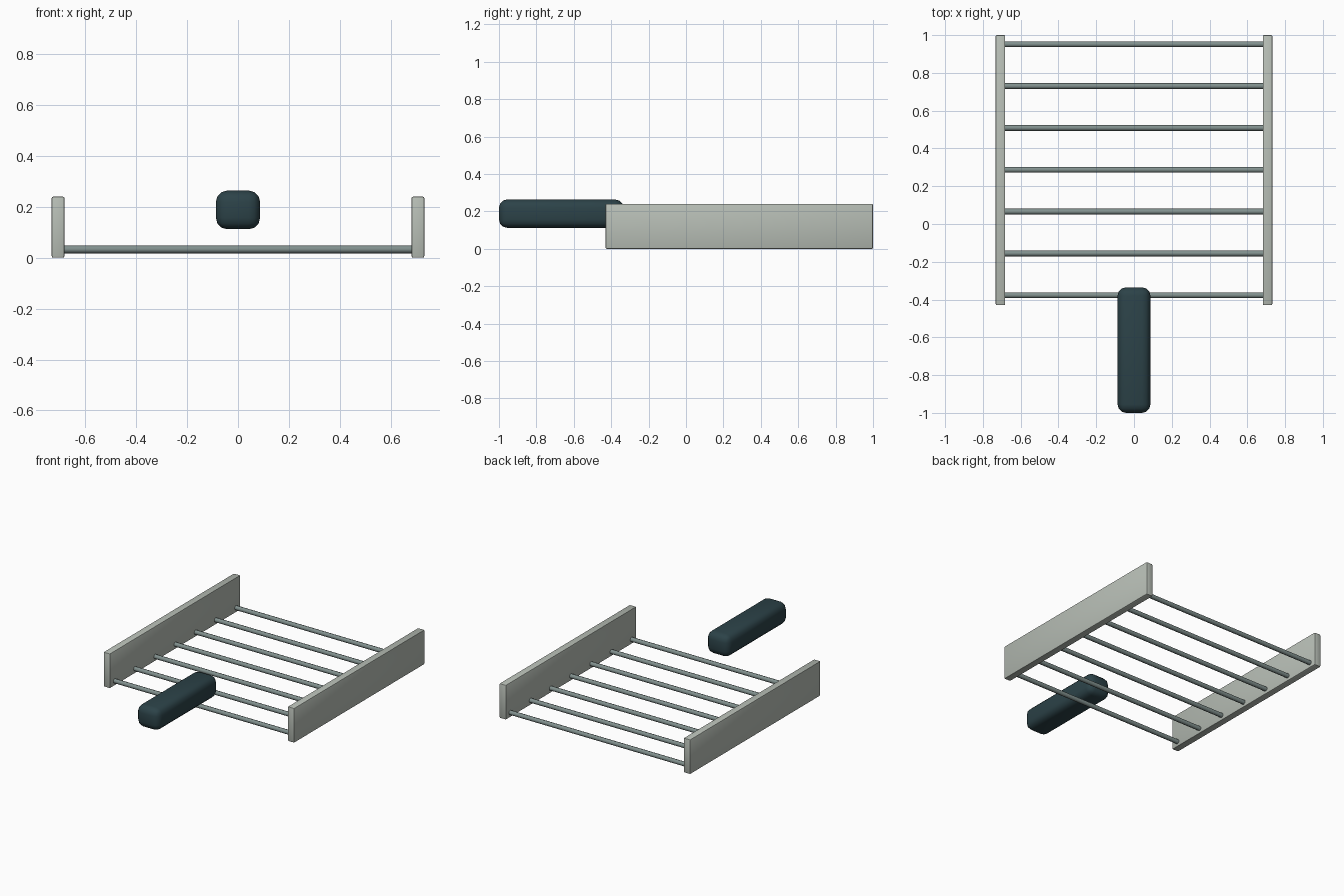
import bpy, math

if "Cube" in bpy.data.objects:
    bpy.data.objects.remove(bpy.data.objects["Cube"])

def material(name, color):
    m = bpy.data.materials.new(name)
    m.diffuse_color = (*color, 1)
    m.use_nodes = True
    m.node_tree.nodes["Principled BSDF"].inputs["Base Color"].default_value = m.diffuse_color
    return m

PALE = material("pale_metal", (0.48, 0.52, 0.47))
STEEL = material("steel", (0.22, 0.28, 0.27))
DARK = material("dark_grip", (0.025, 0.055, 0.065))

def finish(ob, name, mat, angle=40):
    ob.name = name
    ob.data.materials.append(mat)
    bpy.ops.object.shade_smooth_by_angle(angle=math.radians(angle))

def box(name, lo, hi, mat, bevel, segments):
    bpy.ops.mesh.primitive_cube_add(size=1, location=[(a + b) / 2 for a, b in zip(lo, hi)])
    ob = bpy.context.object
    ob.scale = [b - a for a, b in zip(lo, hi)]
    bpy.ops.object.transform_apply(location=False, rotation=False, scale=True)
    mod = ob.modifiers.new("rounded_edges", 'BEVEL')
    mod.width, mod.segments = bevel, segments
    bpy.ops.object.modifier_apply(modifier=mod.name)
    finish(ob, name, mat)

# Side panels
for side, s in (("left", -1), ("right", 1)):
    x0, x1 = sorted((s * 0.682, s * 0.732))
    box(side + "_side_panel", (x0, -0.43, 0), (x1, 1, 0.24), PALE, 0.006, 2)

# Cross rods
for i in range(7):
    y = -0.377 + i * 0.2214
    bpy.ops.mesh.primitive_cylinder_add(vertices=8, radius=0.0155, depth=1.39,
                                        location=(0, y, 0.033),
                                        rotation=(0, math.pi / 2, 0))
    finish(bpy.context.object, f"cross_rod_{i + 1}", STEEL, 50)

# Handle grip, standing clear of the rods
box("handle_grip", (-0.087, -1, 0.112), (0.087, -0.335, 0.264), DARK, 0.045, 3)
